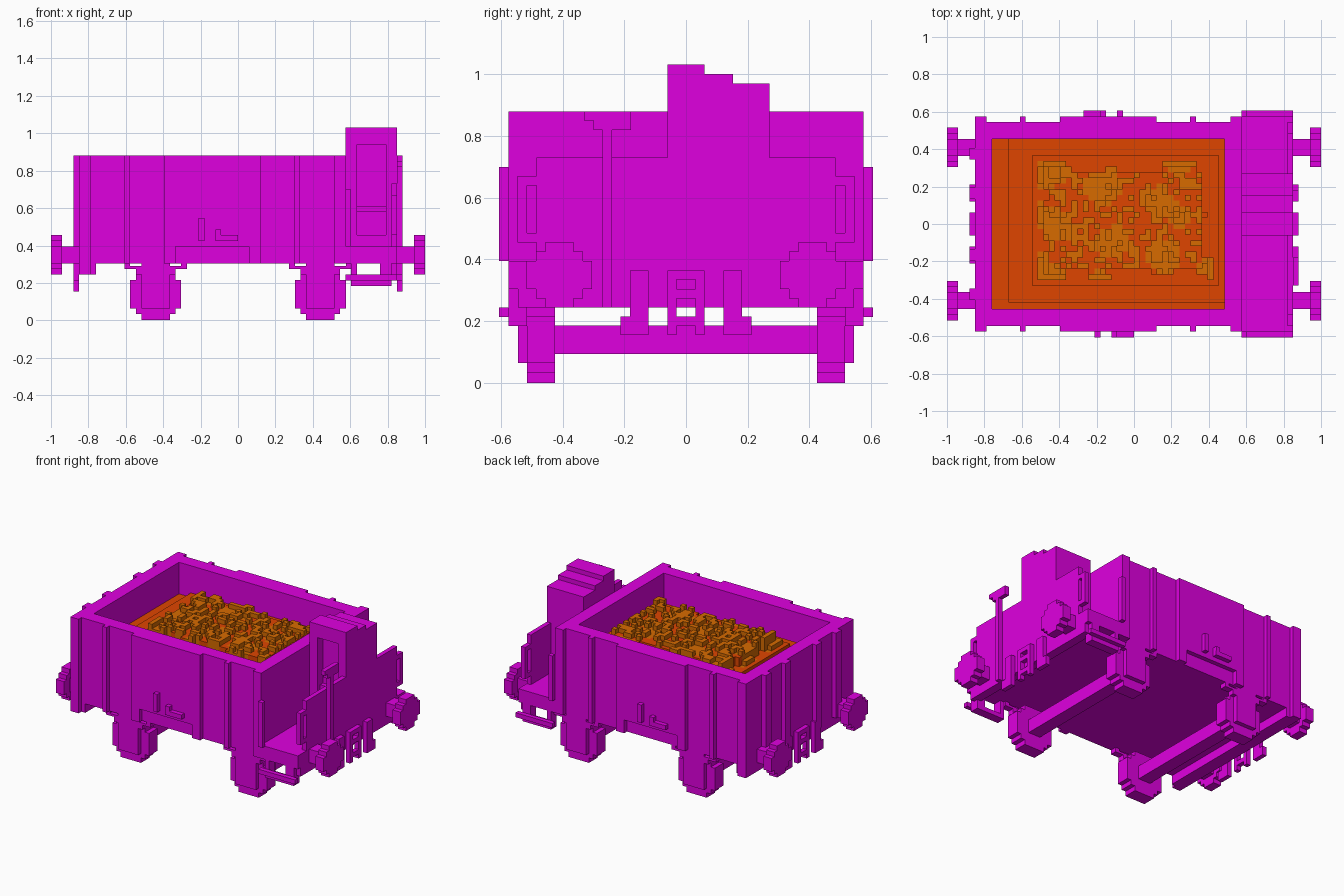
import bpy, bmesh, math, random
from mathutils import Vector

random.seed(4)
if "Cube" in bpy.data.objects:
    bpy.data.objects.remove(bpy.data.objects["Cube"], do_unlink=True)

# Block size and shared heights, lengths and widths
BLOCK = 0.0303
BASE, DECK, RIM = 0.305, 0.395, 0.88
STEP = BASE - 2 * BLOCK
TAIL, BULKHEAD, END = -0.85, 0.575, 0.85
FACE = END + BLOCK
SKIN = 0.545
PANEL = SKIN + BLOCK
OUTER = PANEL + BLOCK
INNER = SKIN - 3 * BLOCK


def material(name, red, green, blue):
    m = bpy.data.materials.new(name)
    m.use_nodes = True
    color = (red, green, blue, 1)
    m.diffuse_color = color
    m.node_tree.nodes["Principled BSDF"].inputs["Base Color"].default_value = color
    return m


MAGENTA = material("magenta paint", 0.74, 0, 0.74)
ORANGE = material("deep orange ore", 0.74, 0.06, 0)
OCHRE = material("light ochre ore", 0.68, 0.145, 0)


def add_box(bm, box, index):
    """Add a box given as low and high x, low and high y, low and high z."""
    low, high = Vector(box[::2]), Vector(box[1::2])
    for v in bmesh.ops.create_cube(bm, size=1)["verts"]:
        v.co = (low + high) / 2 + v.co * (high - low)
        for f in v.link_faces:
            f.material_index = index


def part(name, boxes, paint=MAGENTA, second_boxes=(), second_paint=None):
    bm = bmesh.new()
    for index, group in enumerate((boxes, second_boxes)):
        for box in group:
            add_box(bm, box, index)
    mesh = bpy.data.meshes.new(name)
    bm.to_mesh(mesh)
    bm.free()
    mesh.materials.append(paint)
    if second_paint:
        mesh.materials.append(second_paint)
    bpy.context.collection.objects.link(bpy.data.objects.new(name, mesh))


def both_sides(*boxes):
    return [*boxes, *((a, b, -d, -c, e, f) for a, b, c, d, e, f in boxes)]


def both_ends(*boxes):
    return [*boxes, *((-b, -a, c, d, e, f) for a, b, c, d, e, f in boxes)]


# Open tub: floor and four walls
part("tub_floor", [(TAIL, BULKHEAD, -SKIN, SKIN, BASE, DECK)])
part("tub_side_walls", both_sides((TAIL, BULKHEAD, INNER, SKIN, BASE, RIM)))
part("tub_end_walls", [(x, x + 3 * BLOCK, -INNER, INNER, BASE, RIM)
                       for x in (TAIL, BULKHEAD - 3 * BLOCK)])

# Ribs on the long sides, the rearmost reaching lower
part("side_ribs", both_sides(*((x, x + wide * BLOCK, SKIN, PANEL, foot, RIM)
                               for x, wide, foot in ((TAIL, 2, STEP), (-0.61, 1, BASE),
                                                     (0.3, 1, BASE), (0.515, 2, BASE)))))

# Side doors, notched at the foot
DOOR_BACK, DOOR_FRONT = -0.395, 0.12
part("side_doors", both_sides(
    (DOOR_BACK, DOOR_FRONT, SKIN, PANEL, DECK, RIM),
    (DOOR_BACK, DOOR_BACK + 2 * BLOCK, SKIN, PANEL, BASE, DECK),
    (DOOR_FRONT - 2 * BLOCK, DOOR_FRONT, SKIN, PANEL, BASE, DECK)))


# Door latches: an upright bolt, and a lever with a raised end
def latch(bolt, lever, y):
    low = DECK + BLOCK
    return [(bolt, bolt + BLOCK, y, y + BLOCK, low, low + 4 * BLOCK),
            (lever, lever + 4 * BLOCK, y, y + BLOCK, low, low + BLOCK)]


def lever_tip(x, y):
    return (x, x + BLOCK, y, y + BLOCK, DECK + 2 * BLOCK, DECK + 3 * BLOCK)


part("right_door_latch", latch(-0.21, -0.12, -OUTER) + [lever_tip(-0.12, -OUTER)])
part("left_door_latch", latch(-0.09, -0.27, PANEL) + [lever_tip(-0.18, PANEL)])

# Ribs on the plain end
part("end_ribs", both_sides(*((-FACE, TAIL, y, y + 2 * BLOCK, BASE, RIM)
                              for y in (0.135, 0.345))))

# Headstocks
part("headstock_plain_end", [(TAIL, -0.76, -SKIN, SKIN, STEP, BASE)])
part("headstock_platform_end", [(0.79, END, -SKIN, SKIN, STEP, DECK)])

# Brake platform
part("platform_floor", [(BULKHEAD, END, -PANEL, PANEL, BASE, DECK)])

# End wall of the platform with a hand slot at each side
BACK, SHOULDER, WING = END - BLOCK, 0.485, 0.67
SLOT = SHOULDER + BLOCK
part("platform_end_wall", [(BACK, END, -SHOULDER, SHOULDER, DECK, WING + 2 * BLOCK)] + both_sides(
    (BACK, END, SLOT, SLOT + BLOCK, DECK + 2 * BLOCK, WING),
    *((BACK, END, SHOULDER, SLOT, z, z + BLOCK) for z in (DECK + 2 * BLOCK, WING - BLOCK))))
part("platform_corner_rails", both_sides(
    (BULKHEAD, BULKHEAD + BLOCK, PANEL, OUTER, DECK, WING + BLOCK)))

# Brake cabin with a stepped roof
CABIN = -2 * BLOCK
ROOF = RIM + 5 * BLOCK
part("brake_cabin", [(BULKHEAD, END, y, y + wide * BLOCK, DECK, ROOF - drop * BLOCK)
                     for y, wide, drop in ((0, 2, 0), (-CABIN, 3, 1), (0.15, 4, 2))])

# Doorway frame and bench set into the cabin
JAMB, POST, LINTEL, BENCH = BULKHEAD + 2 * BLOCK, 0.79, RIM + 2 * BLOCK, 0.58
part("cabin_doorway", [(BULKHEAD, JAMB, CABIN, 0, DECK, ROOF),
                       (POST, END, CABIN, 0, DECK, ROOF),
                       (JAMB, POST, CABIN, 0, LINTEL, ROOF),
                       (JAMB, POST, CABIN, 0, DECK, DECK + 2 * BLOCK)])
part("cabin_bench", [(JAMB, POST, CABIN / 2, 0, BENCH, BENCH + BLOCK)])

# Brake handle
GRIP, STEM = -0.33, -0.27
part("brake_handle", [(END, FACE, STEM, STEM + BLOCK, STEP, RIM),
                      (END, FACE, GRIP, GRIP + 5 * BLOCK, RIM - BLOCK, RIM),
                      (END, FACE, GRIP + BLOCK, GRIP + 5 * BLOCK, RIM - 2 * BLOCK, RIM)])

# Footsteps under the platform
TREAD_BACK, TREAD_FRONT = BULKHEAD + BLOCK, BACK
part("footsteps", both_sides(
    (BULKHEAD, END, PANEL, OUTER, STEP - BLOCK, STEP),
    (TREAD_BACK, TREAD_FRONT, SLOT, PANEL, STEP - 2 * BLOCK, STEP - BLOCK),
    (TREAD_BACK, TREAD_BACK + BLOCK, SLOT, PANEL, STEP - BLOCK, BASE),
    (TREAD_FRONT - 2 * BLOCK, TREAD_FRONT, SLOT, PANEL, STEP - BLOCK, BASE)))

# Buffers: stub plus blocky round head
BUFFER_Y, BUFFER_Z = 0.41, 0.35


def buffer(x0, x1, wide, tall):
    w, t = wide * BLOCK / 2, tall * BLOCK / 2
    return (x0, x1, BUFFER_Y - w, BUFFER_Y + w, BUFFER_Z - t, BUFFER_Z + t)


part("buffers", both_ends(*both_sides(
    buffer(END, 0.94, 3, 3), *(buffer(0.94, 1, w, 10 - w) for w in (3, 5, 7)))))

# Couplings: centre link frame and two hooks at each end
HANG, TOP = 0.155, 0.365
link = both_sides((END, FACE, BLOCK, 2 * BLOCK, HANG, TOP))
link += [(END, FACE, -BLOCK, BLOCK, z, z + BLOCK)
         for z in (HANG + BLOCK, TOP - 3 * BLOCK, TOP - BLOCK)]
hooks = both_sides((END, FACE, 4 * BLOCK, 6 * BLOCK, HANG, TOP),
                   (END, FACE, 6 * BLOCK, 7 * BLOCK, HANG, HANG + 2 * BLOCK))
part("couplings", both_ends(*link, *hooks))

# Wheels, axles, axle boxes and springs
AXLE_X, AXLE_Z, TYRE = 0.44, 0.14, 0.425


def gear(half, y0, y1, z0, z1):
    return (AXLE_X - half, AXLE_X + half, y0, y1, z0, z1)


part("wheels", both_ends(*both_sides(
    *(gear(half * BLOCK, TYRE, SLOT, AXLE_Z - tall * BLOCK, AXLE_Z + tall * BLOCK)
      for half, tall in ((4.5, 2.5), (3.5, 3.5), (2.5, 4.6))))))
part("axles", both_ends(gear(1.5 * BLOCK, -TYRE, TYRE, AXLE_Z - 1.5 * BLOCK, AXLE_Z + 1.5 * BLOCK)))
part("axle_boxes", both_ends(*both_sides(
    gear(2.5 * BLOCK, SLOT, SKIN, AXLE_Z - 2.5 * BLOCK, BASE))))
part("springs", both_ends(*both_sides(
    gear(3.5 * BLOCK, 0.5, SKIN, STEP, STEP + BLOCK),
    gear(4.5 * BLOCK, 0.5, SKIN, STEP + BLOCK, STEP + 1.5 * BLOCK),
    *((AXLE_X + x, AXLE_X + x + BLOCK, 0.5, SKIN, STEP + BLOCK, BASE)
      for x in (-5.5 * BLOCK, 4.5 * BLOCK)))))

# Ore bed in tiers
BED = 22 * BLOCK
part("ore_bed", [(-0.76, 0.485, -INNER, INNER, DECK, BED),
                 (-0.67, 0.485, -0.42, INNER, BED, BED + BLOCK)], ORANGE)

# Lumpy ore heap of small blocks: low rim, raised core, ochre in patches
plain, patches = [], []
COLUMNS, ROWS = 33, 23
for i in range(COLUMNS):
    for j in range(ROWS):
        edge = min(i, j, COLUMNS - 1 - i, ROWS - 1 - j)
        patch = math.sin(i * 0.6 + math.sin(j * 0.5)) + math.sin(j * 0.7 + i * 0.2)
        core = edge > 2 or (edge == 2 and patch > 0)
        lump = core and random.random() < 0.4
        height = 2 + 2 * core + lump + (edge == 1 and patch > 0.6)
        x, y = i * BLOCK - 0.545, j * BLOCK - 0.33
        ochre = edge > 0 and (lump or patch > 0.4)
        (patches if ochre else plain).append(
            (x, x + BLOCK, y, y + BLOCK, BED, BED + height * BLOCK))
part("ore_heap", plain, ORANGE, patches, OCHRE)
